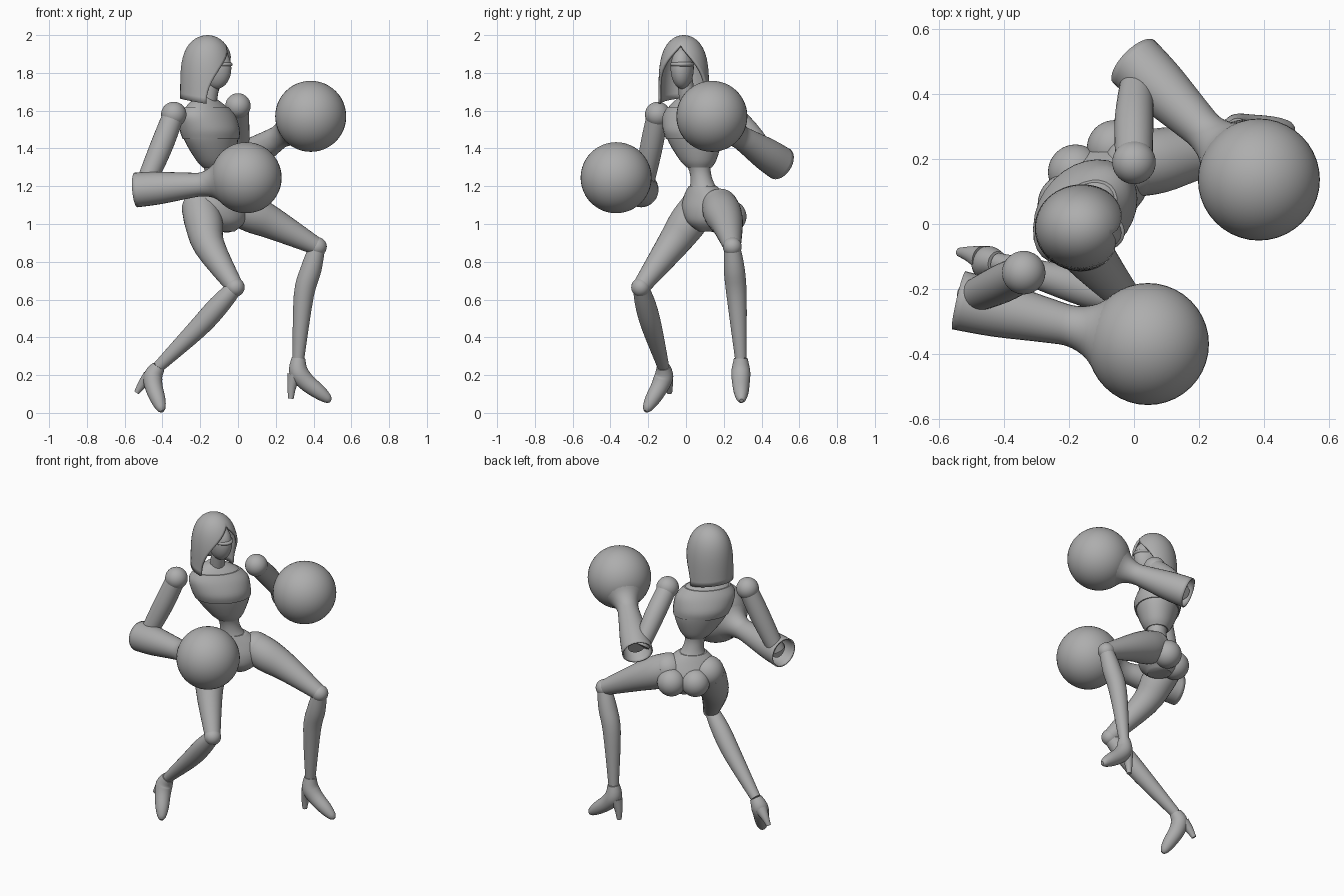
import bpy, bmesh, math
from mathutils import Vector

if "Cube" in bpy.data.objects:
    bpy.data.objects.remove(bpy.data.objects["Cube"])

grey = bpy.data.materials.new("plain grey")
grey.use_nodes = True
SHADE = 0.42
COLOUR = (SHADE, SHADE, SHADE, 1)
grey.diffuse_color = COLOUR
grey.node_tree.nodes["Principled BSDF"].inputs["Base Color"].default_value = COLOUR


def finish(bm, name, shell=0):
    bmesh.ops.remove_doubles(bm, verts=bm.verts, dist=1e-5)
    bmesh.ops.recalc_face_normals(bm, faces=bm.faces)
    mesh = bpy.data.meshes.new(name)
    bm.to_mesh(mesh)
    bm.free()
    mesh.materials.append(grey)
    for polygon in mesh.polygons:
        polygon.use_smooth = True
    mesh.set_sharp_from_angle(angle=math.radians(40))
    ob = bpy.data.objects.new(name, mesh)
    bpy.context.collection.objects.link(ob)
    if shell:
        modifier = ob.modifiers.new("shell", 'SOLIDIFY')
        modifier.thickness = shell
        modifier.offset = -1
    return ob


def ball(name, centre, radius, stretch=(1, 1, 1), turn=0):
    bm = bmesh.new()
    bmesh.ops.create_uvsphere(bm, u_segments=40, v_segments=24, radius=radius)
    ob = finish(bm, name)
    ob.location = centre
    ob.scale = stretch
    ob.rotation_euler.z = turn


def smooth_path(points, steps):
    """Catmull-Rom through points that carry position and radii."""
    out = []
    last = len(points) - 1
    for i in range(last):
        a, b, c, d = (points[min(max(i + k, 0), last)] for k in (-1, 0, 1, 2))
        for s in range(steps):
            t = s / steps
            out.append(b + (c - a) * (t / 2) + (a * 2 - b * 5 + c * 4 - d) * (t * t / 2)
                       + (b * 3 - a - c * 3 + d) * (t ** 3 / 2))
    return out + [points[last]]


def loft(name, centres, widths, depths=None, side=(0, 1, 0), level=False, shell=0, steps=4, sides=28):
    """Skin ellipses along a smooth path; a shelled loft stays open at its ends."""
    points = [Vector((*c, w, d)) for c, w, d in zip(centres, widths, depths or widths)]
    points = smooth_path(points, steps)
    bm, rings = bmesh.new(), []
    for i, p in enumerate(points):
        before, after = points[max(i - 1, 0)], points[min(i + 1, len(points) - 1)]
        along = Vector((0, 0, 1)) if level else (Vector(after[:3]) - Vector(before[:3])).normalized()
        u = Vector(side)
        u = (u - along * u.dot(along)).normalized()
        v = along.cross(u)
        angles = [math.tau * k / sides for k in range(sides)]
        rings.append([bm.verts.new(Vector(p[:3]) + u * (p[3] * math.cos(a)) + v * (p[4] * math.sin(a)))
                      for a in angles])
    for lower, upper in zip(rings, rings[1:]):
        for k in range(sides):
            n = (k + 1) % sides
            bm.faces.new((lower[k], lower[n], upper[n], upper[k]))
    if not shell:
        bm.faces.new(rings[0])
        bm.faces.new(rings[-1])
    finish(bm, name, shell)


def body(name, bottom, top, heights, widths, depths, side):
    """Level sections whose centres lie on the line from bottom to top."""
    low, high = Vector(bottom), Vector(top)
    centres = []
    for z in heights:
        centre = low.lerp(high, (z - low.z) / (high.z - low.z))
        centres.append(centre)
    loft(name, centres, widths, depths, side, level=True)


# Torso, twisted between the shoulders and the hips
SHOULDER_LINE = (0.7, 0.72, 0)
HIP_LINE = (0.81, 0.59, 0)
WAIST, NECK, CROTCH = (-.12, .07, 1.3), (-.175, .01, 1.67), (-.082, .135, .96)
body("ribcage", WAIST, NECK, (1.3, 1.34, 1.43, 1.5, 1.57, 1.63, 1.67),
     (.07, .105, .155, .17, .17, .12, .05), (.065, .09, .12, .13, .11, .075, .045), SHOULDER_LINE)
body("chest_plate", WAIST, NECK, (1.45, 1.5, 1.57, 1.62),
     (.168, .178, .177, .14), (.132, .139, .116, .088), SHOULDER_LINE)
body("abdomen", CROTCH, WAIST, (1.16, 1.22, 1.28, 1.34), (.1, .065, .06, .08), (.08, .06, .055, .07), HIP_LINE)
body("pelvis", CROTCH, WAIST, (.96, 1.01, 1.08, 1.15, 1.2),
     (.06, .13, .165, .14, .085), (.07, .115, .115, .09, .07), HIP_LINE)
ball("right_buttock", (-.18, .16, 1.04), .085)
ball("left_buttock", (-.06, .235, 1.04), .085)

# Neck and masked face
HEAD_TURN = -.2
loft("neck", [(-.165, .015, 1.6), (-.13, -.01, 1.8)], (.045, .04))
ball("face", (-.115, -.02, 1.825), .11, (.73, .55, 1), HEAD_TURN)
ball("brow_band", (-.108, -.02, 1.845), .08, (1, .78, .3), HEAD_TURN)


def hood(rows=18, columns=40):
    """Domed shell whose face opening widens towards the hem."""
    bm, grid = bmesh.new(), []
    for i in range(rows + 1):
        s = math.sin(math.pi / 2 * i / rows)
        radius = .146 * math.sqrt(max(0, 1 - s ** 4))
        gap = math.radians(82) * max(0, 1 - (s / .86) ** 2)
        line = []
        for k in range(columns + 1):
            a = gap + (math.tau - 2 * gap) * k / columns
            z = 1.64 + .36 * s - .025 * math.cos(a) * (1 - s)
            a += HEAD_TURN
            line.append(bm.verts.new((-.16 + radius * math.cos(a), -.012 + .92 * radius * math.sin(a), z)))
        grid.append(line)
    for p, q in zip(grid, grid[1:]):
        for k in range(columns):
            bm.faces.new((p[k], p[k + 1], q[k + 1], q[k]))
    bmesh.ops.dissolve_degenerate(bm, edges=bm.edges, dist=1e-5)
    finish(bm, "hood", shell=.014)


hood()


def arm(side, shoulder, middle, elbow, cuff, wrist, fist):
    """Upper arm, and a hollow-cuffed boxing glove over the forearm."""
    up = (0, 0, 1)
    ball(side + "_shoulder", shoulder, .067)
    loft(side + "_upper_arm", (shoulder, middle, elbow), (.057, .06, .05))
    c, w, f = Vector(cuff), Vector(wrist), Vector(fist)
    loft(side + "_forearm", (c.lerp(w, .12), c.lerp(w, .5), w), (.05, .05, .04), side=up)
    loft(side + "_glove_cuff", (c, c.lerp(w, .35), c.lerp(w, .8), w, w.lerp(f, .25), w.lerp(f, .45)),
         (.092, .086, .068, .064, .085, .13), side=up, shell=.008)
    ball(side + "_glove", fist, .188)


arm("right", (-.34, -.15, 1.58), (-.41, -.185, 1.4), (-.5, -.225, 1.19),
    (-.54, -.235, 1.18), (-.19, -.315, 1.21), (.043, -.37, 1.245))
arm("left", (0, .19, 1.625), (0, .32, 1.5), (.01, .45, 1.34),
    (0, .5, 1.32), (.225, .28, 1.465), (.385, .137, 1.57))

# Shoe outline as (forward, up) steps from the ankle
SOLE = ((0, 0), (0, -.07), (.04, -.125), (.11, -.18), (.155, -.215), (.172, -.225))
SPIKE = ((-.02, -.09), (-.035, -.15), (-.04, -.215))


def leg(side, hip, thigh, knee, shin, ankle, forward, up):
    """Thigh, shin and high-heeled shoe; forward and up aim the shoe."""
    k, s, a = Vector(knee), Vector(shin), Vector(ankle)
    f, u = Vector(forward), Vector(up)
    ball(side + "_hip", hip, .097)
    loft(side + "_thigh", (hip, Vector(hip).lerp(Vector(thigh), .4), thigh, knee), (.097, .1, .082, .046))
    ball(side + "_knee", knee, .05)
    loft(side + "_shin", (k, k.lerp(s, .45), s, a), (.042, .055, .053, .031))
    loft(side + "_shoe", [a + f * x + u * z for x, z in SOLE], (.036, .05, .047, .039, .025, .01))
    loft(side + "_heel", [a + f * x + u * z for x, z in SPIKE], (.038, .024, .014))


leg("right", (-.2, .06, 1.08), (-.15, -.08, .88), (-.015, -.24, .665), (-.21, -.18, .45),
    (-.42, -.12, .245), (.667, -.609, -.427), (.42, -.04, .72))
leg("left", (0, .18, 1.09), (.2, .22, .995), (.42, .245, .88), (.348, .268, .62),
    (.32, .29, .29), (1, .02, 0), (0, 0, 1))
